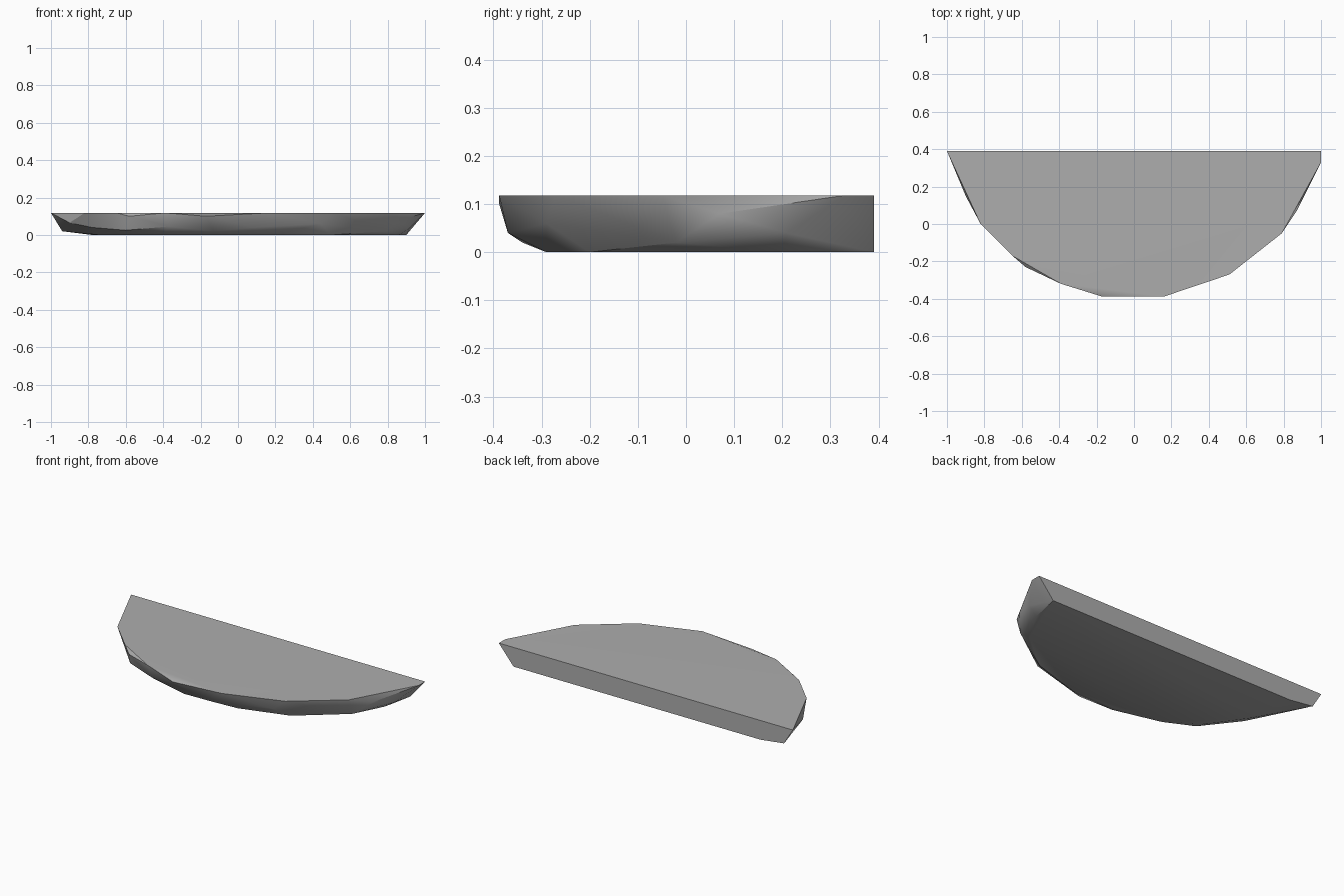
import bpy
import bmesh
import math

cube = bpy.data.objects.get("Cube")
if cube:
    bpy.data.objects.remove(cube, do_unlink=True)

T = 0.118  # slab thickness
BACK = 0.39

# Flat top rim
top_rim = [(-1, BACK), (1, BACK), (1, 0.33), (0.79, -0.05), (0.51, -0.27),
           (0.16, -0.388), (-0.39, -0.32), (-0.65, -0.17), (-0.82, 0)]
# Chipped corners just below the rim and facets around the side
chips = [(0.87, 0.07, 0.08), (-0.17, -0.388, 0.1), (-0.58, -0.23, 0.1),
         (-0.9, 0.15, 0.065), (0.92, 0.21, 0.04), (0.79, -0.02, 0.02),
         (0.44, -0.29, 0.06), (0.08, -0.37, 0.04), (-0.13, -0.34, 0.02),
         (-0.37, -0.31, 0.045), (-0.6, -0.19, 0.025), (-0.78, 0, 0.04),
         (-0.94, BACK, 0.02)]
# Flat underside
base_rim = [(0.9, BACK), (0.86, 0.2), (0.74, 0), (0.5, -0.2), (0.2, -0.29),
            (-0.1, -0.29), (-0.4, -0.24), (-0.6, -0.1), (-0.74, 0.1), (-0.78, BACK)]

# Rough half-round ledge wrapped around the rims and chips
bm = bmesh.new()
for p in [(x, y, T) for x, y in top_rim] + chips + [(x, y, 0) for x, y in base_rim]:
    bm.verts.new(p)
hull = bmesh.ops.convex_hull(bm, input=bm.verts[:])
loose = {g for g in hull["geom_interior"] + hull["geom_unused"]
         if isinstance(g, bmesh.types.BMVert)}
bmesh.ops.delete(bm, geom=list(loose), context="VERTS")
bmesh.ops.dissolve_limit(bm, angle_limit=0.01, verts=bm.verts[:], edges=bm.edges[:])
bmesh.ops.recalc_face_normals(bm, faces=bm.faces[:])
mesh = bpy.data.meshes.new("rock_ledge")
bm.to_mesh(mesh)
bm.free()
ledge = bpy.data.objects.new("rock_ledge", mesh)
bpy.context.collection.objects.link(ledge)

# Stone grey
stone = bpy.data.materials.new("stone_grey")
stone.use_nodes = True
colour = (0.42, 0.42, 0.42, 1)
stone.diffuse_color = colour
stone.node_tree.nodes["Principled BSDF"].inputs["Base Color"].default_value = colour
mesh.materials.append(stone)

# Soft facets with crisp rims
bpy.ops.object.select_all(action="DESELECT")
ledge.select_set(True)
bpy.context.view_layer.objects.active = ledge
bpy.ops.object.shade_smooth_by_angle(angle=math.radians(30))
